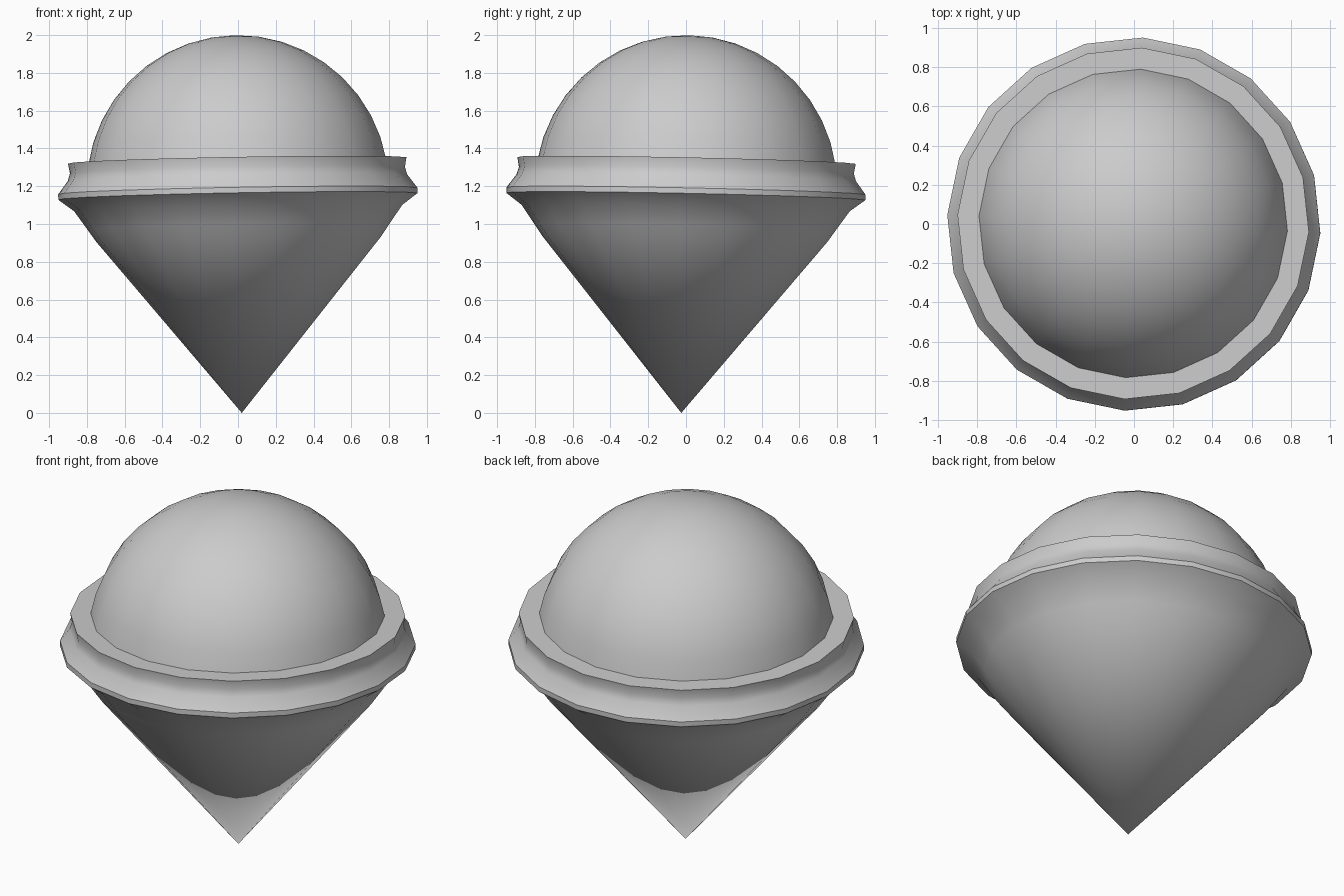
import bpy, bmesh
from math import sin, cos, pi, radians
from mathutils import Matrix, Vector

if "Cube" in bpy.data.objects:
    bpy.data.objects.remove(bpy.data.objects["Cube"])

SIDES = 20
PHASE = radians(-2.8)
# The whole toy leans very slightly about its tip
TILT = (Matrix.Translation((0.02, -0.025, 0)) @
        Vector((0, 0, 1)).rotation_difference(Vector((-0.018, 0.021, 1))).to_matrix().to_4x4())


def lathe(name, profile):
    """Revolve (radius, height) points; radius 0 becomes a single pole."""
    bm = bmesh.new()
    rings = []
    for r, z in profile:
        if r == 0:
            rings.append([bm.verts.new((0, 0, z))])
        else:
            rings.append([bm.verts.new((r * cos(PHASE + 2 * pi * i / SIDES),
                                        r * sin(PHASE + 2 * pi * i / SIDES), z))
                          for i in range(SIDES)])
    for a, b in zip(rings, rings[1:]):
        for i in range(SIDES):
            j = (i + 1) % SIDES
            if len(a) == 1:
                bm.faces.new((a[0], b[j], b[i]))
            elif len(b) == 1:
                bm.faces.new((a[i], a[j], b[0]))
            else:
                bm.faces.new((a[i], a[j], b[j], b[i]))
    bm.transform(TILT)
    bmesh.ops.recalc_face_normals(bm, faces=bm.faces)
    me = bpy.data.meshes.new(name)
    bm.to_mesh(me)
    bm.free()
    ob = bpy.data.objects.new(name, me)
    bpy.context.collection.objects.link(ob)
    bpy.ops.object.select_all(action='DESELECT')
    ob.select_set(True)
    bpy.context.view_layer.objects.active = ob
    bpy.ops.object.shade_smooth_by_angle(angle=radians(30))
    return ob


# Pointed cone with flared lip, sharp rim band, waisted collar and flat top
lathe("cone_with_collar", [
    (0, 0), (0.755, 0.92), (0.80, 0.985), (0.87, 1.085), (0.952, 1.146),
    (0.952, 1.175), (0.90, 1.245), (0.888, 1.285), (0.897, 1.337), (0.785, 1.337)])

# Round dome sitting in the collar
R, CZ = 0.8, 1.2
lathe("dome", [(R * cos(radians(a)), CZ + R * sin(radians(a))) for a in range(9, 90, 9)]
      + [(0, CZ + R)])
